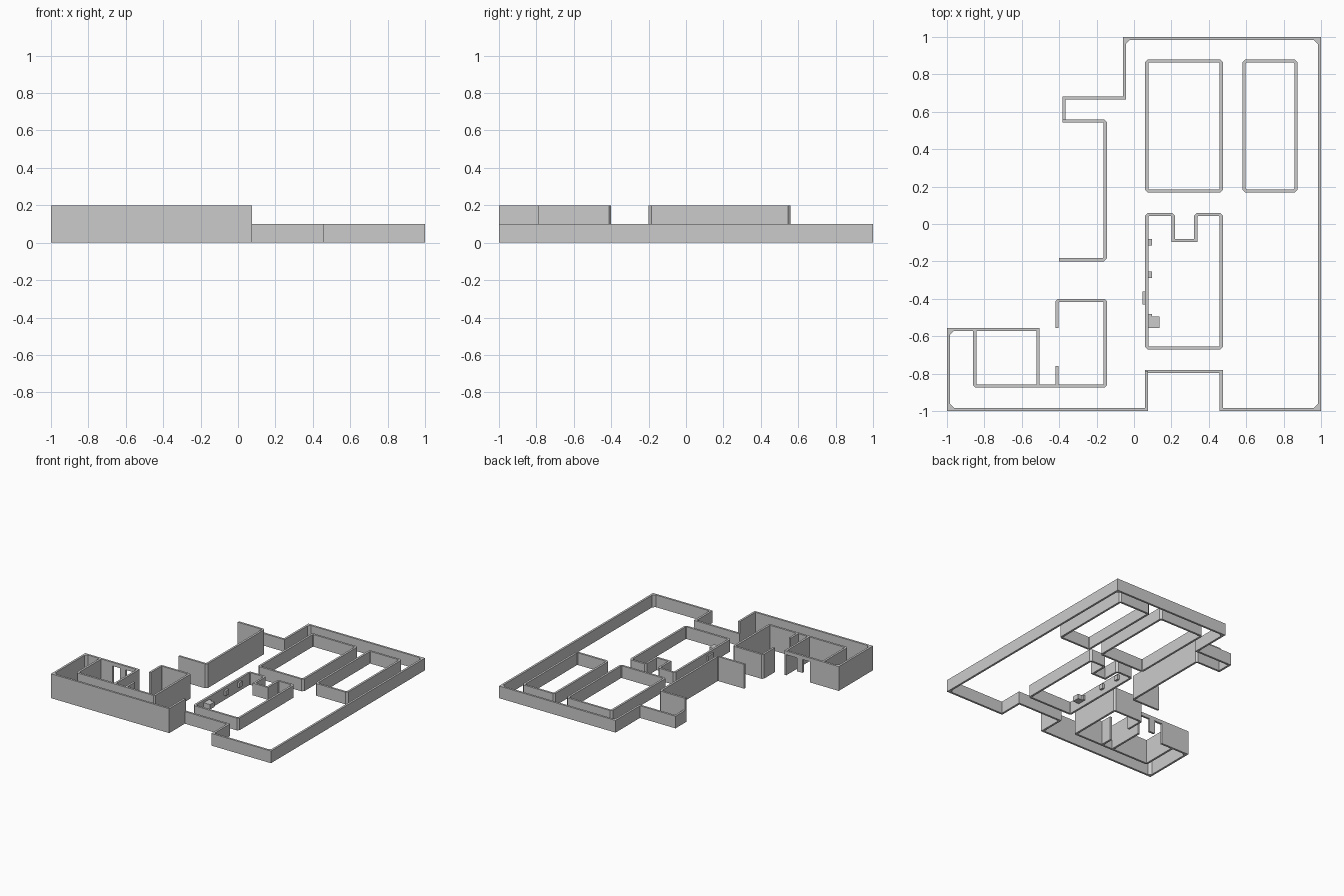
import bpy, bmesh
from mathutils import Vector

if "Cube" in bpy.data.objects:
    bpy.data.objects.remove(bpy.data.objects["Cube"])

LOW, TALL, T = 0.1, 0.2, 0.017


def cross(a, b):
    return a.x * b.y - a.y * b.x


def chamfer(pts, closed, c):
    """Cut the left-turning corners of a path."""
    out, n = [], len(pts)
    for i, p in enumerate(pts):
        if not closed and i in (0, n - 1):
            out.append(p)
            continue
        d0 = (p - pts[i - 1]).normalized()
        d1 = (pts[(i + 1) % n] - p).normalized()
        out += [p - d0 * c, p + d1 * c] if cross(d0, d1) > 0.1 else [p]
    return out


def wall(name, path, h, closed=False, c=0.0, z0=0.0, t=T):
    """Extruded wall strip; thickness lies to the left of the path."""
    pts = [Vector(p) for p in path]
    if c:
        pts = chamfer(pts, closed, c)
    n = len(pts)
    inner = []
    for i, p in enumerate(pts):
        d0 = (p - pts[i - 1]).normalized() if closed or i else None
        d1 = (pts[(i + 1) % n] - p).normalized() if closed or i < n - 1 else d0
        d0 = d0 or d1
        n0, n1 = Vector((-d0.y, d0.x)), Vector((-d1.y, d1.x))
        inner.append(p + (n0 + n1) * t / (1 + n0.dot(n1)))
    bm = bmesh.new()
    rings = [[bm.verts.new((q.x, q.y, z)) for q, z in
              ((a, z0), (b, z0), (b, h), (a, h))] for a, b in zip(pts, inner)]
    for i in range(n if closed else n - 1):
        r, s = rings[i], rings[(i + 1) % n]
        for k in range(4):
            m = (k + 1) % 4
            bm.faces.new((r[k], s[k], s[m], r[m]))
    if not closed:
        bm.faces.new(rings[0])
        bm.faces.new(rings[-1])
    finish(name, bm)


def prism(name, path, z0, z1):
    bm = bmesh.new()
    f = bm.faces.new([bm.verts.new((x, y, z0)) for x, y in path])
    top = bmesh.ops.extrude_face_region(bm, geom=[f])["geom"]
    bmesh.ops.translate(bm, vec=(0, 0, z1 - z0),
                        verts=[v for v in top if isinstance(v, bmesh.types.BMVert)])
    finish(name, bm)


def finish(name, bm):
    bmesh.ops.recalc_face_normals(bm, faces=bm.faces)
    me = bpy.data.meshes.new(name)
    bm.to_mesh(me)
    bm.free()
    bpy.context.collection.objects.link(bpy.data.objects.new(name, me))


def box(name, x0, x1, y0, y1, z0, z1):
    prism(name, [(x0, y0), (x1, y0), (x1, y1), (x0, y1)], z0, z1)


# outer boundary: tall front-left part, low remainder
wall("tall_outer_wall", [(-0.74, -0.555), (-1, -0.555), (-1, -1),
                         (0.075, -1), (0.075, -0.785)], TALL)
wall("low_outer_wall", [(0.06, -0.797), (0.458, -0.797), (0.458, -1), (1, -1), (1, 1),
                        (-0.06, 1), (-0.06, 0.683), (-0.383, 0.683),
                        (-0.383, 0.545)], LOW)

# small angled fillets inside the outer corners
e = T
for i, (x, y, sx, sy, h) in enumerate([(-1, -1, 1, 1, TALL), (-1, -0.555, 1, -1, TALL),
                                       (1, -1, -1, 1, LOW), (1, 1, -1, -1, LOW),
                                       (-0.06, 1, 1, -1, LOW)]):
    x, y = x + sx * e, y + sy * e
    prism(f"corner_fillet_{i}", [(x, y), (x + sx * 0.02, y), (x, y + sy * 0.02)], 0, h)

# rooms on the left
wall("upper_room_wall", [(-0.4, -0.2), (-0.145, -0.2), (-0.145, 0.56),
                         (-0.383, 0.56)], TALL, c=0.015)
wall("lower_room_wall", [(-0.86, -0.572), (-0.86, -0.875), (-0.145, -0.875),
                         (-0.145, -0.4), (-0.42, -0.4), (-0.42, -0.555)], TALL, c=0.012)
box("door_side_wall", -0.42, -0.403, -0.87, -0.76, 0, TALL)
box("room_divider", -0.522, -0.505, -0.87, -0.555, 0, TALL)

# broken opening in the small room's back wall
box("opening_header", -0.74, -0.505, -0.572, -0.555, 0.17, TALL)
box("opening_post", -0.67, -0.62, -0.572, -0.555, 0.06, 0.17)

# free-standing blocks
for name, x0, x1 in (("block_wide", 0.06, 0.475), ("block_narrow", 0.58, 0.875)):
    wall(name, [(x0, 0.168), (x1, 0.168), (x1, 0.88), (x0, 0.88)], LOW, True, 0.015)
wall("block_notched", [(0.06, -0.672), (0.475, -0.672), (0.475, 0.06), (0.322, 0.06),
                       (0.322, -0.08), (0.218, -0.08), (0.218, 0.06), (0.06, 0.06)],
     LOW, True, 0.015)

# small ledges on the notched block's left wall
for i, (x0, x1, y0, y1) in enumerate([(0.07, 0.095, -0.115, -0.08),
                                      (0.07, 0.095, -0.29, -0.255),
                                      (0.07, 0.095, -0.51, -0.48),
                                      (0.07, 0.135, -0.555, -0.495),
                                      (0.046, 0.07, -0.43, -0.36)]):
    box(f"ledge_{i}", x0, x1, y0, y1, 0.04, 0.08)
